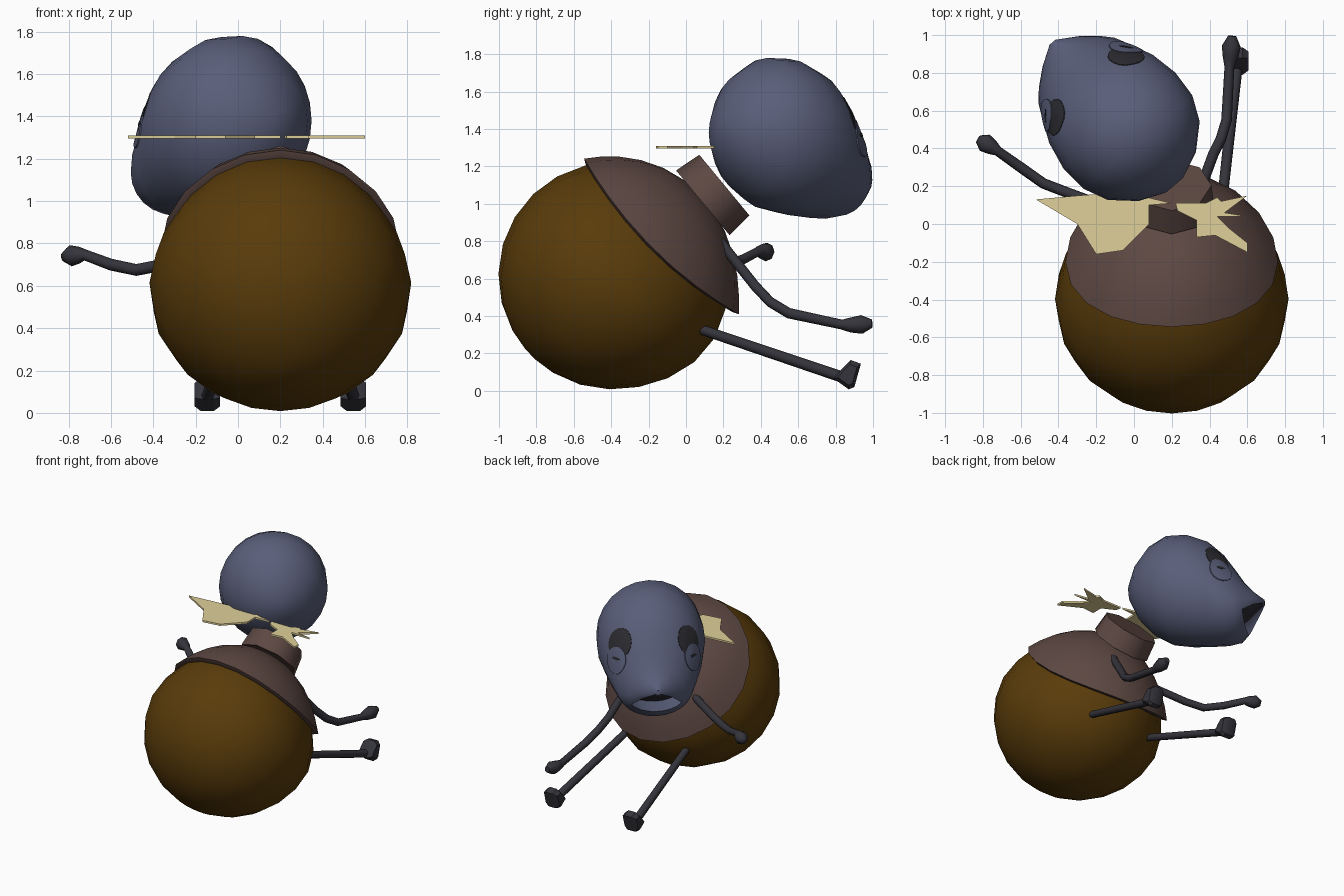
import bpy, bmesh, math
from mathutils import Vector as V
from mathutils.bvhtree import BVHTree

if "Cube" in bpy.data.objects:
    bpy.data.objects.remove(bpy.data.objects["Cube"])


def mat(name, c):
    m = bpy.data.materials.new(name)
    m.diffuse_color = (*c, 1)
    m.use_nodes = True
    m.node_tree.nodes["Principled BSDF"].inputs["Base Color"].default_value = m.diffuse_color
    return m


BROWN = mat("brown", (0.10, 0.044, 0.003))
CAPE = mat("dull brown", (0.11, 0.065, 0.056))
BLUE = mat("slate blue", (0.10, 0.112, 0.192))
DARK = mat("charcoal", (0.034, 0.034, 0.044))
BLACK = mat("near black", (0.026, 0.026, 0.032))
CREAM = mat("cream", (0.74, 0.63, 0.32))


def finish(bm, name, mats, angle=40):
    bmesh.ops.recalc_face_normals(bm, faces=bm.faces[:])
    me = bpy.data.meshes.new(name)
    bm.to_mesh(me)
    bm.free()
    ob = bpy.data.objects.new(name, me)
    bpy.context.collection.objects.link(ob)
    for m in mats:
        me.materials.append(m)
    bpy.ops.object.select_all(action='DESELECT')
    ob.select_set(True)
    bpy.context.view_layer.objects.active = ob
    if angle:
        bpy.ops.object.shade_smooth_by_angle(angle=math.radians(angle))
    return ob


def loft(bm, rings, caps=True):
    vs = [[bm.verts.new(p) for p in r] for r in rings]
    n = len(rings[0])
    for a, b in zip(vs, vs[1:]):
        for i in range(n):
            bm.faces.new((a[i], a[(i + 1) % n], b[(i + 1) % n], b[i]))
    if caps:
        bm.faces.new(vs[0])
        bm.faces.new(vs[-1])
    return vs


def tube(bm, pts, radii, sides=8):
    pts = [V(p) for p in pts]
    rings = []
    for i, p in enumerate(pts):
        t = (pts[min(i + 1, len(pts) - 1)] - pts[max(i - 1, 0)]).normalized()
        u = t.cross(V((0, 0, 1))).normalized()
        w = u.cross(t)
        rings.append([p + radii[i] * (u * math.cos(k * math.tau / sides) + w * math.sin(k * math.tau / sides))
                      for k in range(sides)])
    loft(bm, rings)


# round body, its axis leaning towards the neck, slimmer at the shoulders
AX, SIDE = V((0, 0.72, 0.69)).normalized(), V((1, 0, 0))
UP = SIDE.cross(AX)          # points up and to the front
BODY, CAPE_C = V((0.2, -0.397, 0.615)), V((0.2, -0.375, 0.62))


def polar(c, theta, phi, r):
    d = math.cos(theta)
    slim = 1.02 - (0.13 if d > 0 else 0.01) * d
    return c + r * (AX * d + math.sin(theta) * (SIDE * math.cos(phi) * slim + UP * math.sin(phi)))


N = 20
bm = bmesh.new()
rings = []
for t in [0.02] + [i / 12 for i in range(1, 12)] + [0.98]:
    th = math.pi * t
    # slight belly bulge on the lower rear side
    belly = 0.04 * max(0, math.sin(th)) ** 2 * max(0, math.cos(th - 1.25)) ** 4
    rings.append([polar(BODY, th, k * math.tau / N, 0.606 + belly * max(0, -math.sin(k * math.tau / N)))
                  for k in range(N)])
loft(bm, rings)
finish(bm, "body", [BROWN])

# cape shell over the shoulders, dipping at the sides
bm = bmesh.new()
rings = []
for t in (0.15, 0.36, 0.55, 0.72, 0.87, 1.0):
    ring = []
    for k in range(N):
        p = k * math.tau / N
        edge = math.radians(61.5 + 6 * math.cos(p) ** 2)
        s = math.sin(p)
        flare = 0.003 + (0.016 if s > 0 else 0.062) * s * s
        ring.append(polar(CAPE_C, edge * t, p, 0.625 + flare * t ** 3))
    rings.append(ring)
loft(bm, rings + [[CAPE_C + (p - CAPE_C) * 0.95 for p in rings[-1]]])
finish(bm, "shoulder_cape", [CAPE])

# short neck
bm = bmesh.new()
tube(bm, [(0.2, 0.09, 1.005), (0.2, 0.205, 1.10)], [0.225, 0.21], 8)
finish(bm, "neck", [CAPE], 50)

# head, turned to the rear left; the muzzle is widest low down
H = V((-0.045, 0.51, 0))
F, L, Z = V((-0.65, 0.76, 0)), V((0.76, 0.65, 0)), V((0, 0, 1))
sections = [(-.40, .06, 1.32, 1.44), (-.34, .2, 1.18, 1.58), (-.23, .32, 1.05, 1.71), (-.10, .38, .97, 1.78),
            (.05, .39, .94, 1.775), (.2, .36, .925, 1.71), (.31, .31, .92, 1.60), (.40, .265, .935, 1.46),
            (.46, .21, 1.0, 1.36), (.53, .125, 1.11, 1.28), (.595, .02, 1.19, 1.23)]
bm = bmesh.new()
M = 24
rings = []
for a, w, zb, zt in sections:
    e = 0.5 - 0.15 * min(1, max(0, (a - 0.2) / 0.25))
    mid = zb + (zt - zb) * e
    ring = []
    for k in range(M):
        s = math.sin(k * math.tau / M)
        ring.append(H + F * a + L * w * math.cos(k * math.tau / M) + Z * (mid + s * (zt - mid if s > 0 else mid - zb)))
    rings.append(ring)
loft(bm, rings)
bmesh.ops.recalc_face_normals(bm, faces=bm.faces[:])
tree = BVHTree.FromBMesh(bm)
# mouth recess tucked under the overhanging tip
mouth = []
for f in bm.faces:
    c = f.calc_center_median() - H
    if 0.46 < c.dot(F) < 0.58 and f.normal.z < -0.4:
        mouth.append(f)
for f in mouth:
    f.material_index = 1
if mouth:
    rim = bmesh.ops.inset_region(bm, faces=mouth, thickness=0.006, depth=-0.008)
    for f in rim["faces"]:
        f.material_index = 0
    for v in {v for f in mouth for v in f.verts}:
        v.co -= F * 0.15 * max(0, min(1, (1.19 - v.co.z) / 0.15))
finish(bm, "head", [BLUE, BLACK], 50)


# eye plates laid on the head surface
def plate(name, m, s, cv, ru, rv, off, cu=0.0):
    n = (F * 0.7 + L * 0.6 * s + Z * 0.4).normalized()
    u = Z.cross(n).normalized() * s
    v = n.cross(u).normalized()
    v = v if v.z > 0 else -v
    c = H + F * 0.31 + L * 0.27 * s + Z * 1.47

    def drop(x, y):
        o = c + u * (cu + x) + v * (cv + y) + n * 0.5
        hit, nor, _, _ = tree.ray_cast(o, -n)
        return (hit if hit else o - n * 0.5) + n * off
    b = bmesh.new()
    rings = [[drop(ru * q * math.cos(k * math.tau / 16), rv * q * math.sin(k * math.tau / 16)) for k in range(16)]
             for q in (0.05, 0.4, 0.7, 1.0)]
    rings.append([p - n * (off + 0.002) for p in rings[-1]])
    loft(b, rings, False)
    b.faces.new([b.verts.new(p) for p in rings[0]])
    bmesh.ops.remove_doubles(b, verts=b.verts[:], dist=1e-5)
    finish(b, name, [m])


for s, tag in ((-1, "left"), (1, "right")):
    plate(tag + "_eye", BLACK, s, 0.01, 0.098, 0.115, 0.004)
    plate(tag + "_lower_lid", BLUE, s, -0.115, 0.09, 0.10, 0.007)
    plate(tag + "_eye_slit", BLACK, s, -0.10, 0.035, 0.011, 0.0095)

# thin torn scarf ends
scarves = {
    "left_scarf": [(-.52, .13), (-.3, .15), (-.05, .17), (.2, .11), (.08, .1), (.08, 0), (-.06, -.14),
                   (-.2, -.16), (-.3, .0)],
    "right_scarf": [(.22, .11), (.38, .11), (.44, .14), (.46, .12), (.6, .15), (.48, .06), (.6, .04), (.44, .04),
                    (.5, -.02), (.6, -.1), (.6, -.15), (.43, -.06), (.33, -.07), (.33, .02), (.23, .07)]}
for name, pts in scarves.items():
    bm = bmesh.new()
    f = bm.faces.new([bm.verts.new((x, y, 1.295)) for x, y in pts])
    g = bmesh.ops.extrude_face_region(bm, geom=[f])
    for v in g["geom"]:
        if isinstance(v, bmesh.types.BMVert):
            v.co.z += 0.014
    finish(bm, name, [CREAM], 0)

# arms ending in rounded fists
arms = {
    "left_arm": [(-.12, .08, .77), (-.35, .165, .70), (-.48, .215, .675), (-.6, .30, .70), (-.72, .385, .745),
                 (-.75, .405, .745), (-.79, .43, .742), (-.825, .45, .735)],
    "right_arm": [(.35, .18, .80), (.42, .37, .56), (.46, .45, .475), (.49, .55, .415), (.505, .83, .355),
                  (.51, .88, .352), (.515, .94, .355), (.52, .995, .36)]}
for name, pts in arms.items():
    bm = bmesh.new()
    tube(bm, pts, [.028, .028, .028, .028, .026, .04, .05, .022])
    finish(bm, name, [DARK], 60)

# straight legs with upturned block feet
for s, tag in ((-1, "left"), (1, "right")):
    x0, x1 = 0.2 + 0.26 * s, 0.2 + 0.345 * s
    bm = bmesh.new()
    tube(bm, [(x0, 0.06, 0.335), (x1, 0.83, 0.075)], [.027, .03])
    finish(bm, tag + "_leg", [DARK], 60)
    bm = bmesh.new()
    prof = [(.79, .065), (.87, .008), (.90, .02), (.935, .145), (.88, .165), (.83, .115)]
    mid = V((0, 0.865, 0.085))
    loft(bm, [[V((x1 + dx, mid.y + (y - mid.y) * q, mid.z + (z - mid.z) * q)) for y, z in prof]
              for dx, q in ((-.06, .7), (-.03, 1), (.03, 1), (.06, .7))])
    finish(bm, tag + "_foot", [DARK], 30)
